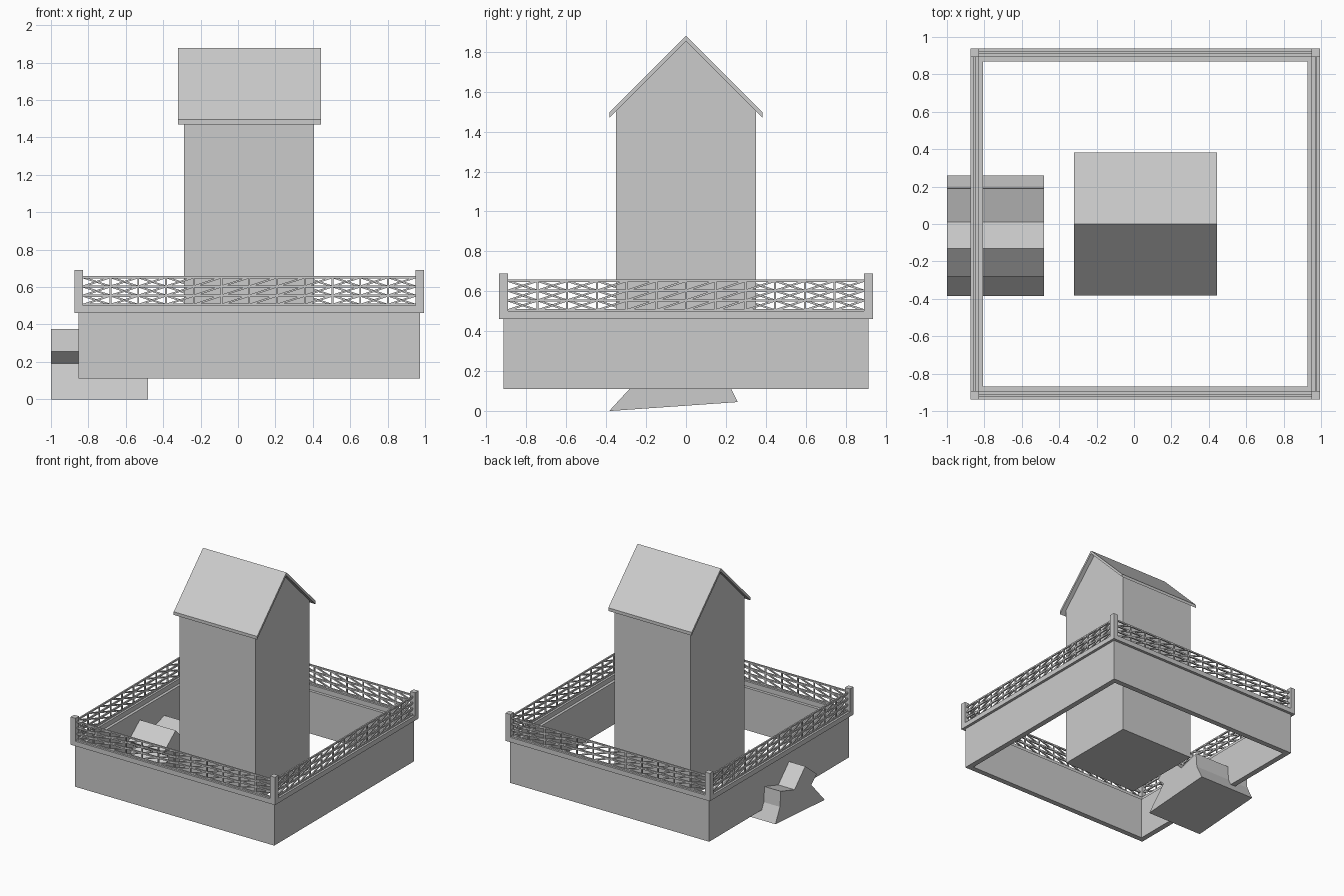
import bpy, bmesh
from mathutils import Vector

if "Cube" in bpy.data.objects:
    bpy.data.objects.remove(bpy.data.objects["Cube"])

CX = 0.06                      # centre of the yard in x
HX, HY = 0.935, 0.9375         # half size of the ledge


def add_box(bm, x0, x1, y0, y1, z0, z1):
    v = [bm.verts.new((x, y, z)) for z in (z0, z1)
         for x, y in ((x0, y0), (x1, y0), (x1, y1), (x0, y1))]
    for f in ((3, 2, 1, 0), (4, 5, 6, 7), (0, 1, 5, 4),
              (1, 2, 6, 5), (2, 3, 7, 6), (3, 0, 4, 7)):
        bm.faces.new([v[i] for i in f])


def add_bar(bm, a, b, t):
    """Thin square bar between two points."""
    a, b = Vector(a), Vector(b)
    res = bmesh.ops.create_cube(bm, size=1)
    rot = (b - a).to_track_quat('Z', 'Y')
    for v in res['verts']:
        c = Vector((v.co.x * t, v.co.y * t, v.co.z * (b - a).length))
        v.co = rot @ c + (a + b) / 2


def finish(bm, name):
    bmesh.ops.recalc_face_normals(bm, faces=bm.faces)
    me = bpy.data.meshes.new(name)
    bm.to_mesh(me)
    bm.free()
    ob = bpy.data.objects.new(name, me)
    bpy.context.collection.objects.link(ob)
    return ob


def ring(name, hx, hy, t, z0, z1):
    """Rectangular frame with wall thickness t."""
    bm = bmesh.new()
    loops = []
    for inset, z in ((0, z0), (0, z1), (t, z1), (t, z0)):
        a, b = hx - inset, hy - inset
        loops.append([bm.verts.new((CX + sx * a, sy * b, z))
                      for sx, sy in ((-1, -1), (1, -1), (1, 1), (-1, 1))])
    for k in range(4):
        p, q = loops[k], loops[(k + 1) % 4]
        for i in range(4):
            j = (i + 1) % 4
            bm.faces.new((p[i], p[j], q[j], q[i]))
    return finish(bm, name)


def prism_x(name, profile, x0, x1):
    """Extrude a (y, z) profile along x."""
    bm = bmesh.new()
    f = bm.faces.new([bm.verts.new((x0, y, z)) for y, z in profile])
    res = bmesh.ops.extrude_face_region(bm, geom=[f])
    verts = [g for g in res['geom'] if isinstance(g, bmesh.types.BMVert)]
    bmesh.ops.translate(bm, verts=verts, vec=(x1 - x0, 0, 0))
    return finish(bm, name)


# Yard wall and the ledge on top of it
ring("yard_wall", 0.912, 0.914, 0.045, 0.11, 0.46)
ring("wall_ledge", HX, HY, 0.045, 0.46, 0.50)

# Corner posts
bm = bmesh.new()
for sx in (-1, 1):
    for sy in (-1, 1):
        x, y = CX + sx * (HX - 0.0225), sy * (HY - 0.0225)
        add_box(bm, x - 0.0225, x + 0.0225, y - 0.0225, y + 0.0225, 0.46, 0.69)
finish(bm, "corner_posts")

# Lattice railings: rails, uprights and diagonals rising to the right
LEVELS = (0.505, 0.554, 0.603, 0.652)
CELLS = 12
corners = [(CX + sx * (HX - 0.0225), sy * (HY - 0.0225))
           for sx, sy in ((-1, -1), (1, -1), (1, 1), (-1, 1))]
for side, name in enumerate(("front", "right", "back", "left")):
    a = Vector((*corners[side], 0))
    b = Vector((*corners[(side + 1) % 4], 0))
    d = (b - a).normalized() * 0.0225
    a, b = a + d, b - d
    bm = bmesh.new()
    for z in LEVELS:
        up = Vector((0, 0, z))
        add_bar(bm, a + up, b + up, 0.012)
    for i in range(CELLS):
        p, q = a.lerp(b, i / CELLS), a.lerp(b, (i + 1) / CELLS)
        if i:
            add_bar(bm, p + Vector((0, 0, 0.50)), p + Vector((0, 0, 0.655)), 0.01)
        for z0, z1 in zip(LEVELS, LEVELS[1:]):
            add_bar(bm, p + Vector((0, 0, z0)), q + Vector((0, 0, z1)), 0.01)
    finish(bm, name + "_railing")

# Tower with gable ends
prism_x("tower", [(-0.35, 0.11), (0.35, 0.11), (0.35, 1.503),
                  (0, 1.853), (-0.35, 1.503)], -0.288, 0.407)

# Roof
prism_x("roof", [(-0.383, 1.47), (0, 1.853), (0.383, 1.47),
                 (0.383, 1.496), (0, 1.879), (-0.383, 1.496)], -0.32, 0.443)

# Notched block passing under the left wall
prism_x("notched_block", [(-0.385, 0.0), (0.26, 0.045), (0.20, 0.165),
                          (0.19, 0.29), (0.01, 0.235), (-0.13, 0.375),
                          (-0.28, 0.255), (-0.21, 0.19)], -1.0, -0.48)
